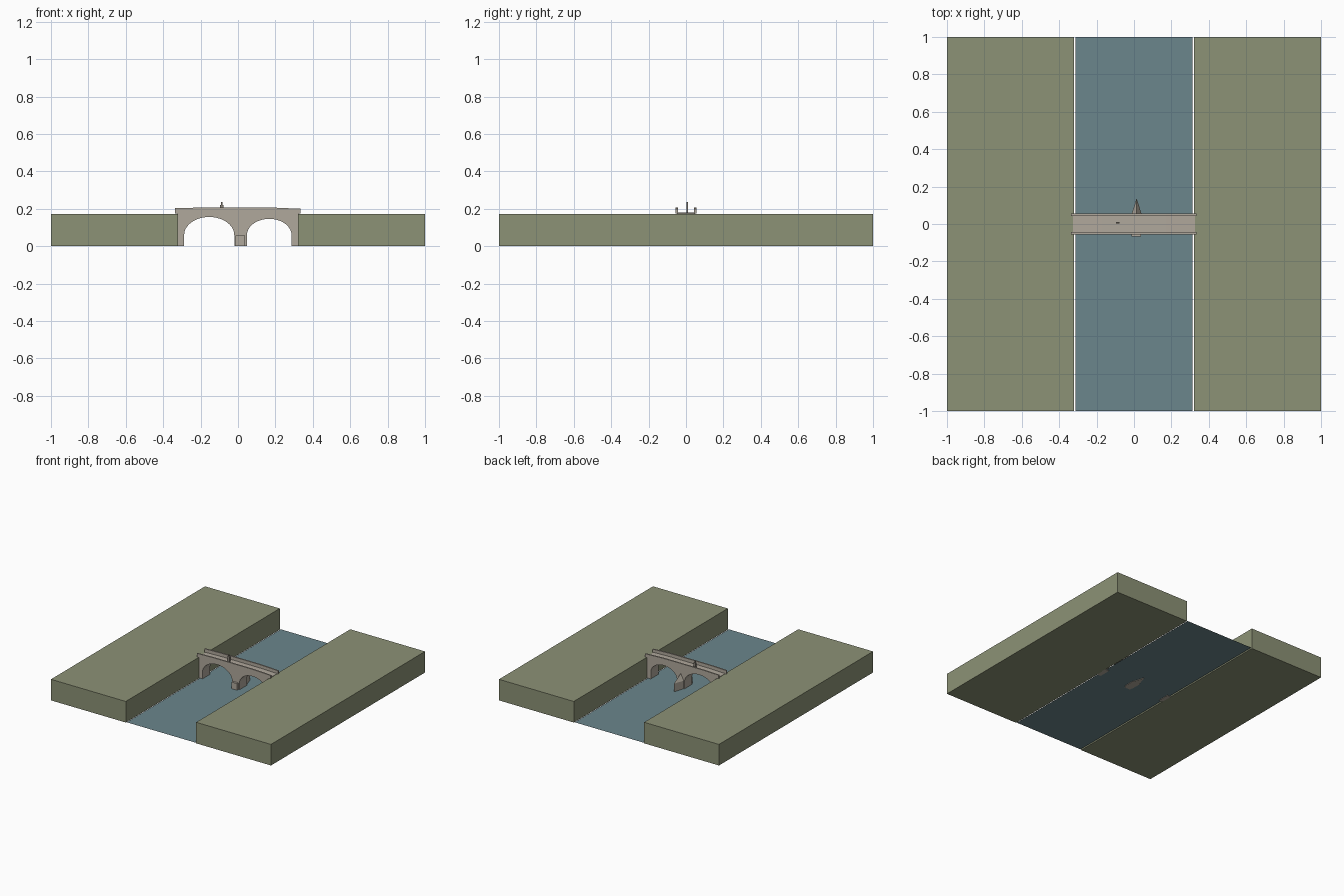
import bpy, bmesh, math

if "Cube" in bpy.data.objects:
    bpy.data.objects.remove(bpy.data.objects["Cube"])


def material(name, rgb):
    m = bpy.data.materials.new(name)
    m.diffuse_color = (*rgb, 1)
    m.use_nodes = True
    m.node_tree.nodes["Principled BSDF"].inputs["Base Color"].default_value = m.diffuse_color
    return m


GRASS = material("bank green", (0.262, 0.287, 0.181))
WATER = material("river blue", (0.147, 0.239, 0.262))
STONE = material("warm grey stone", (0.434, 0.392, 0.332))
DARK = material("dark grey stone", (0.25, 0.225, 0.19))


def finish(name, bm, mat):
    bmesh.ops.recalc_face_normals(bm, faces=bm.faces)
    me = bpy.data.meshes.new(name)
    bm.to_mesh(me)
    bm.free()
    me.materials.append(mat)
    ob = bpy.data.objects.new(name, me)
    bpy.context.collection.objects.link(ob)
    return ob


def box(name, x0, x1, y0, y1, z0, z1, mat):
    bm = bmesh.new()
    bmesh.ops.create_cube(bm, size=1)
    for v in bm.verts:
        v.co = (x1 if v.co.x > 0 else x0, y1 if v.co.y > 0 else y0, z1 if v.co.z > 0 else z0)
    return finish(name, bm, mat)


def extrude_xz(name, outline, y0, y1, mat):
    """Extrude an outline in the xz plane from y0 to y1."""
    bm = bmesh.new()
    face = bm.faces.new([bm.verts.new((x, y0, z)) for x, z in outline])
    new = bmesh.ops.extrude_face_region(bm, geom=[face])["geom"]
    bmesh.ops.translate(bm, vec=(0, y1 - y0, 0),
                        verts=[g for g in new if isinstance(g, bmesh.types.BMVert)])
    return finish(name, bm, mat)


def arch(x0, x1, spring, crown, n=20):
    """Opening outline from left foot to right foot."""
    c, r = (x0 + x1) / 2, (x1 - x0) / 2
    curve = [(c - r * math.cos(math.pi * i / n), spring + (crown - spring) * math.sin(math.pi * i / n))
             for i in range(n + 1)]
    return [(x0, 0)] + curve + [(x1, 0)]


# River banks and the water sheet between them
box("left_bank", -1, -0.32, -1, 1, 0, 0.173, GRASS)
box("right_bank", 0.32, 1, -1, 1, 0, 0.173, GRASS)
bm = bmesh.new()
bm.faces.new([bm.verts.new((x, y, 0.004)) for x, y in
              ((-0.312, -1), (0.312, -1), (0.312, 1), (-0.312, 1))])
finish("river", bm, WATER)

# Bridge body with two unequal arches
body = [(-0.325, 0)] + arch(-0.288, -0.02, 0.06, 0.156) + arch(0.048, 0.286, 0.06, 0.146)
body += [(0.325, 0), (0.325, 0.176), (0.17, 0.18), (-0.17, 0.18), (-0.325, 0.176)]
extrude_xz("bridge_body", body, -0.049, 0.049, STONE)

# Parapets, gently raised toward the middle
wall = [(-0.336, 0.174), (0.334, 0.174), (0.334, 0.2), (0.17, 0.207),
        (-0.175, 0.207), (-0.336, 0.203)]
extrude_xz("front_parapet", wall, -0.055, -0.044, STONE)
extrude_xz("back_parapet", wall, 0.044, 0.055, STONE)

# Square buttress on the front of the pier
box("front_buttress", -0.014, 0.038, -0.066, -0.045, 0, 0.058, STONE)

# Pointed cutwater on the back, with a sloping cap
bm = bmesh.new()
foot = [bm.verts.new(p) for p in ((-0.015, 0.045, 0), (0.043, 0.045, 0), (0.014, 0.137, 0))]
eave = [bm.verts.new((v.co.x, v.co.y, 0.07)) for v in foot]
peak = bm.verts.new((0.014, 0.045, 0.125))
bm.faces.new(foot)
for a, b in ((1, 2), (2, 0)):
    bm.faces.new((foot[a], foot[b], eave[b], eave[a]))
    bm.faces.new((eave[a], eave[b], peak))
bm.faces.new((foot[0], foot[1], eave[1], peak, eave[0]))
finish("back_cutwater", bm, STONE)

# Small upright marker on the deck
box("marker_base", -0.096, -0.077, 0.002, 0.012, 0.178, 0.221, DARK)
box("marker_top", -0.092, -0.084, 0.002, 0.010, 0.221, 0.236, DARK)
